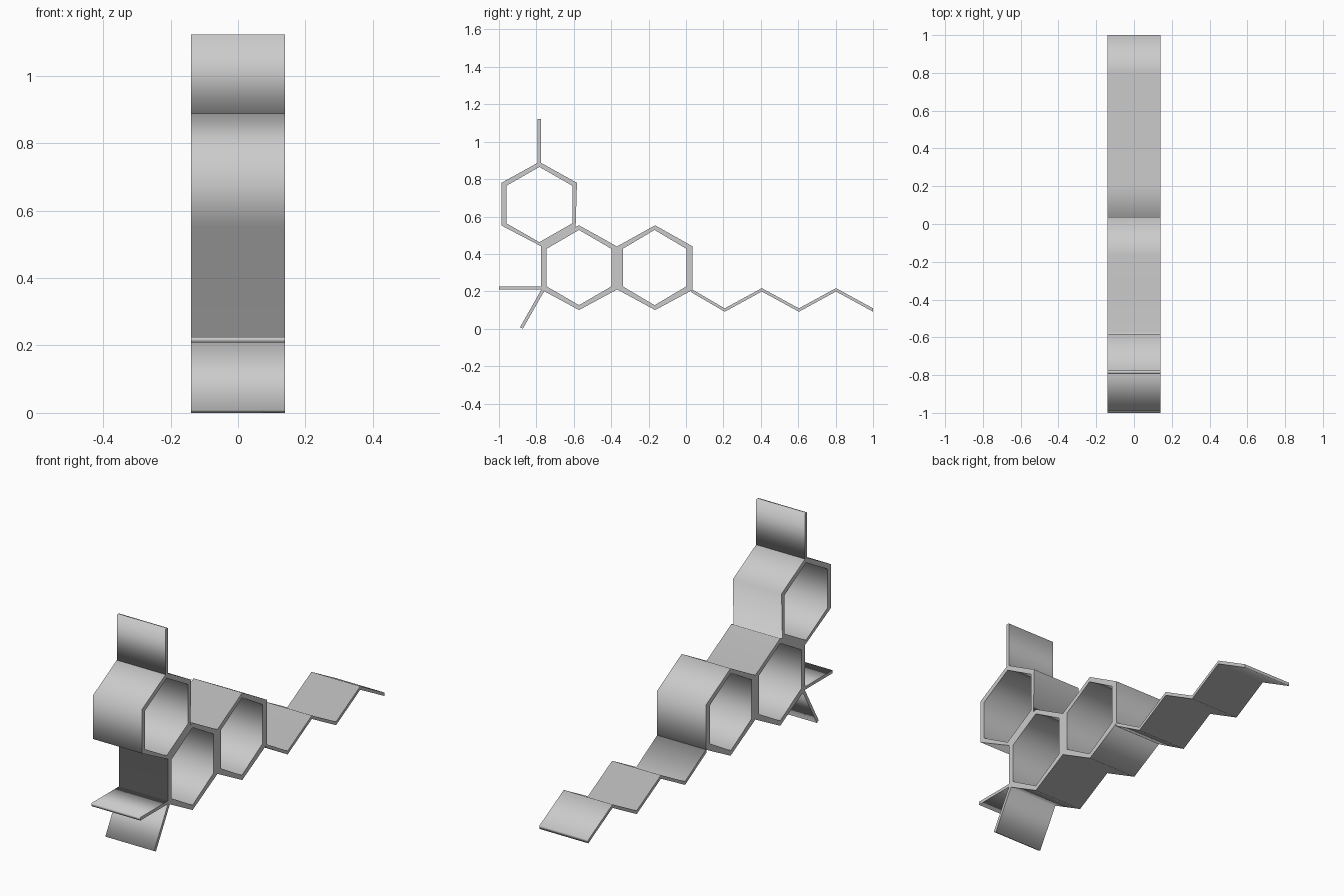
import bpy
from math import sin, cos, pi

if "Cube" in bpy.data.objects:
    bpy.data.objects.remove(bpy.data.objects["Cube"])

HALF_DEPTH = 0.14


def extrude_profile(name, loops):
    """Extrude closed (y, z) loops along x; inner loops become holes."""
    curve = bpy.data.curves.new(name, 'CURVE')
    curve.dimensions = '2D'
    curve.fill_mode = 'BOTH'
    curve.extrude = HALF_DEPTH
    for loop in loops:
        spline = curve.splines.new('POLY')
        spline.points.add(len(loop) - 1)
        for point, (y, z) in zip(spline.points, loop):
            point.co = (y, z, 0, 1)
        spline.use_cyclic_u = True
    obj = bpy.data.objects.new(name, curve)
    bpy.context.collection.objects.link(obj)
    obj.rotation_euler = (pi / 2, 0, pi / 2)
    bpy.ops.object.select_all(action='DESELECT')
    obj.select_set(True)
    bpy.context.view_layer.objects.active = obj
    bpy.ops.object.convert(target='MESH')
    return obj


def hexagon(y, z, half_width, radius):
    return [(y + half_width * cos(pi / 2 + i * pi / 3) / cos(pi / 6),
             z + radius * sin(pi / 2 + i * pi / 3)) for i in range(6)]


def strip(name, path, offset):
    """Thin plate following a path, thickened both ways by offset."""
    dy, dz = offset
    side_a = [(y + dy, z + dz) for y, z in path]
    side_b = [(y - dy, z - dz) for y, z in path]
    return extrude_profile(name, [side_a + side_b[::-1]])


# Three joined hexagonal tubes: one outline with three openings
outline = [
    (-0.784, 0.892), (-0.583, 0.78), (-0.59, 0.545), (-0.572, 0.553),
    (-0.369, 0.44), (-0.165, 0.553), (0.036, 0.44), (0.036, 0.208),
    (-0.165, 0.10), (-0.368, 0.21), (-0.572, 0.10), (-0.775, 0.21),
    (-0.775, 0.441), (-0.987, 0.552), (-0.987, 0.78),
]
openings = [
    hexagon(-0.784, 0.664, 0.176, 0.201),
    hexagon(-0.572, 0.327, 0.173, 0.201),
    hexagon(-0.168, 0.327, 0.170, 0.201),
]
extrude_profile("hexagon_tubes", [outline] + openings)

# Upright plate on the upper tube
strip("top_plate", [(-0.784, 0.88), (-0.784, 1.122)], (0.009, 0))

# Two plates fanning out from the lower left corner
strip("side_plate", [(-0.76, 0.217), (-1.0, 0.217)], (0, 0.008))
strip("foot_plate", [(-0.763, 0.21), (-0.88, 0.004)], (0.0075, -0.004))

# Zigzag tail
tail = [(0.03, 0.203)] + [(0.207 + 0.1983 * i, 0.208 if i % 2 else 0.10)
                          for i in range(5)]
strip("zigzag_tail", tail, (0, 0.009))
